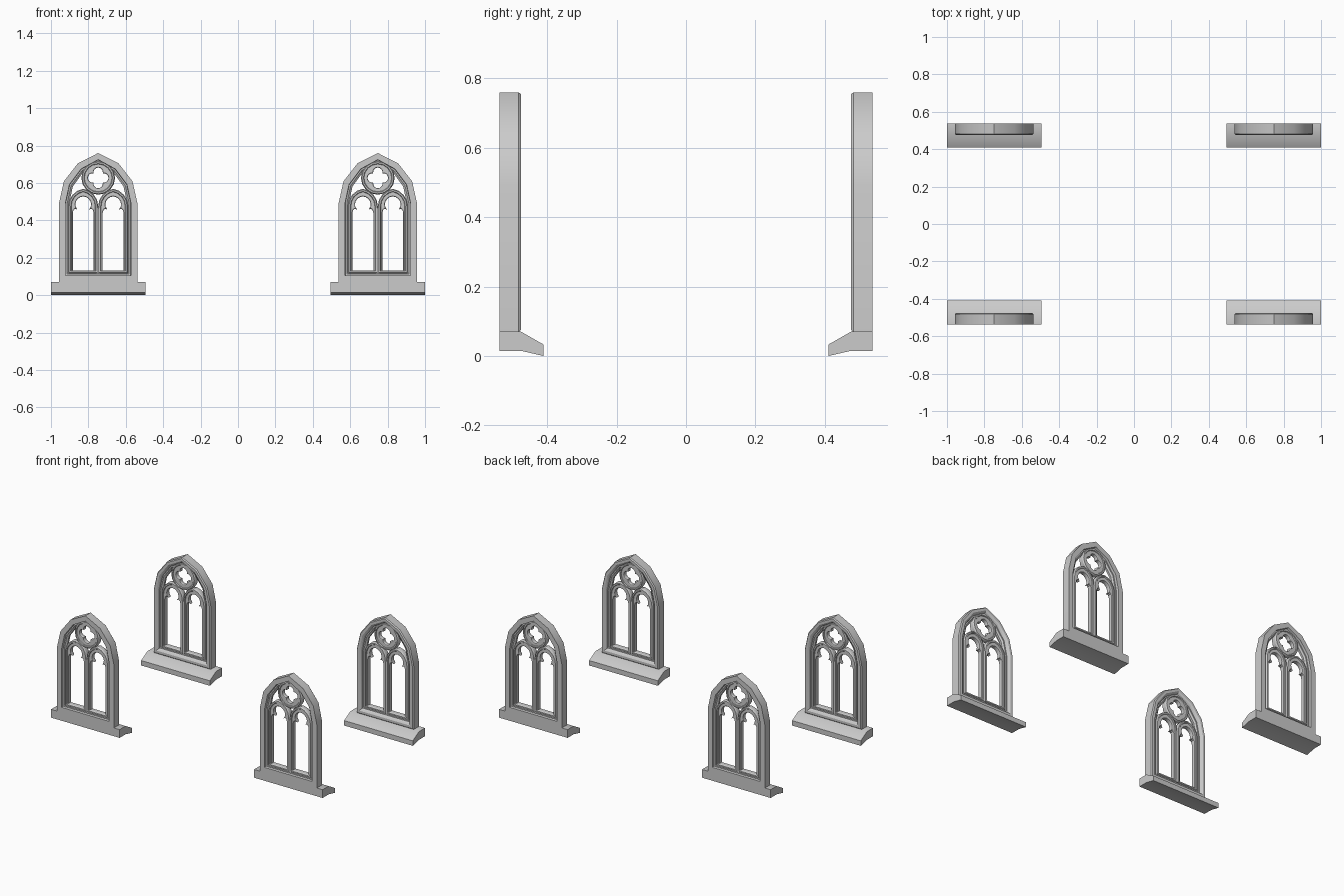
import bpy, bmesh
from math import sin, cos, pi, acos
from mathutils import Matrix

if "Cube" in bpy.data.objects:
    bpy.data.objects.remove(bpy.data.objects["Cube"])

MID = -0.507  # y of the tracery mid plane


def arch(half, spring, c, bottom, n, d=0.0):
    """Pointed arch outline inset by d, as (x, z) points."""
    r = half + c - d
    end = acos(c / r)
    right = [(r * cos(end * i / n) - c, spring + r * sin(end * i / n)) for i in range(n + 1)]
    left = [(-x, z) for x, z in reversed(right[:-1])]
    return [(half - d, bottom + d)] + right + left + [(d - half, bottom + d)]


def circle(r, cz, n, d=0.0):
    return [((r - d) * cos(2 * pi * i / n), cz + (r - d) * sin(2 * pi * i / n)) for i in range(n)]


def sweep(name, outline, profile):
    """Run a closed (inset, y) profile round an outline."""
    bm = bmesh.new()
    rings = [[bm.verts.new((x, y, z)) for x, z in outline(d)] for d, y in profile]
    n = len(rings[0])
    for k, a in enumerate(rings):
        b = rings[(k + 1) % len(rings)]
        for i in range(n):
            j = (i + 1) % n
            bm.faces.new((a[i], a[j], b[j], b[i]))
    return finish(bm, name)


def finish(bm, name):
    bmesh.ops.recalc_face_normals(bm, faces=bm.faces)
    me = bpy.data.meshes.new(name)
    bm.to_mesh(me)
    bm.free()
    return me


def plate(name, loops, thick, bevel):
    """Flat bevelled plate; later loops are holes."""
    cu = bpy.data.curves.new(name + "_curve", 'CURVE')
    cu.dimensions = '2D'
    cu.fill_mode = 'BOTH'
    cu.extrude = thick / 2 - bevel
    cu.bevel_depth = bevel
    cu.bevel_resolution = 1
    cu.offset = -bevel
    for loop in loops:
        sp = cu.splines.new('POLY')
        sp.points.add(len(loop) - 1)
        for p, (x, z) in zip(sp.points, loop):
            p.co = (x, z, 0, 1)
        sp.use_cyclic_u = True
    ob = bpy.data.objects.new(name + "_curve", cu)
    bpy.context.collection.objects.link(ob)
    dg = bpy.context.evaluated_depsgraph_get()
    me = bpy.data.meshes.new_from_object(ob.evaluated_get(dg))
    bpy.data.objects.remove(ob)
    me.name = name
    me.transform(Matrix.Translation((0, MID, 0)) @ Matrix.Rotation(pi / 2, 4, 'X'))
    return me


# Sloping sill
bm = bmesh.new()
prof = [(-.538, .015), (-.538, .07), (-.475, .07), (-.41, .033), (-.41, 0), (-.475, .015)]
face = bm.faces.new([bm.verts.new((-.2525, y, z)) for y, z in prof])
ext = bmesh.ops.extrude_face_region(bm, geom=[face])
bmesh.ops.translate(bm, vec=(.505, 0, 0), verts=[v for v in ext['geom'] if isinstance(v, bmesh.types.BMVert)])
sill = finish(bm, "sill")

# Moulded outer frame
frame = sweep("frame", lambda d: arch(.21, .49, .0686, .07, 3, d),
              [(0, -.538), (0, -.482), (.006, -.475), (.022, -.475), (.031, -.481), (.036, -.492),
               (.044, -.492), (.055, -.5), (.055, -.514), (.044, -.522), (.036, -.522), (.034, -.538)])

# Trefoil-headed light: panel plus raised moulding
head = [(.042 * cos(a * pi / 180), .485 + .042 * sin(a * pi / 180)) for a in range(-15, 90, 21)]
side = [(.056, .125), (.056, .44), (.051, .457), (.042, .462), (.03, .456)] + head
hole = side + [(0, .528)] + [(-x, z) for x, z in reversed(side)]
panel = plate("light_panel", [arch(.08, .475, .015, .115, 4), hole], .03, .006)
roll = [(0, MID - .012), (0, MID + .012), (.005, MID + .02), (.013, MID + .02), (.018, MID + .012),
        (.018, MID - .012), (.013, MID - .02), (.005, MID - .02)]
moulding = sweep("light_moulding", lambda d: arch(.08, .475, .015, .115, 4, d), roll)

# Quatrefoil roundel
quatre = []
for k in range(4):
    b = k * pi / 2
    for i in range(9):
        a = b + (-100 + 25 * i) * pi / 180
        quatre.append((.03 * cos(b) + .025 * cos(a), .627 + .03 * sin(b) + .025 * sin(a)))
roundel = plate("quatrefoil", [circle(.088, .627, 16), quatre], .03, .006)
ring = sweep("quatrefoil_ring", lambda d: circle(.09, .627, 16, d), roll)

# Central mullion shaft
bm = bmesh.new()
bmesh.ops.create_cone(bm, cap_ends=True, segments=10, radius1=.015, radius2=.015, depth=.35,
                      matrix=Matrix.Translation((0, MID, .29)) @ Matrix.Diagonal((1, 1.5, 1, 1)))
mullion = finish(bm, "mullion")

# Four windows: the back pair is the front pair turned round
parts = [(sill, 0), (frame, 0), (panel, -.08), (panel, .08), (moulding, -.08), (moulding, .08),
         (roundel, 0), (ring, 0), (mullion, 0)]
objs = []
for row, rot in (("front", 0), ("back", pi)):
    for col, x in (("left", -.7475), ("right", .7475)):
        for me, dx in parts:
            ob = bpy.data.objects.new(f"{row}_{col}_{me.name}", me)
            ob.matrix_world = Matrix.Translation((x, 0, 0)) @ Matrix.Rotation(rot, 4, 'Z') @ Matrix.Translation((dx, 0, 0))
            bpy.context.collection.objects.link(ob)
            objs.append(ob)

# Smooth shading with sharp edges kept
for me in {o.data for o in objs}:
    me.shade_smooth()
    me.set_sharp_from_angle(angle=pi / 6)
